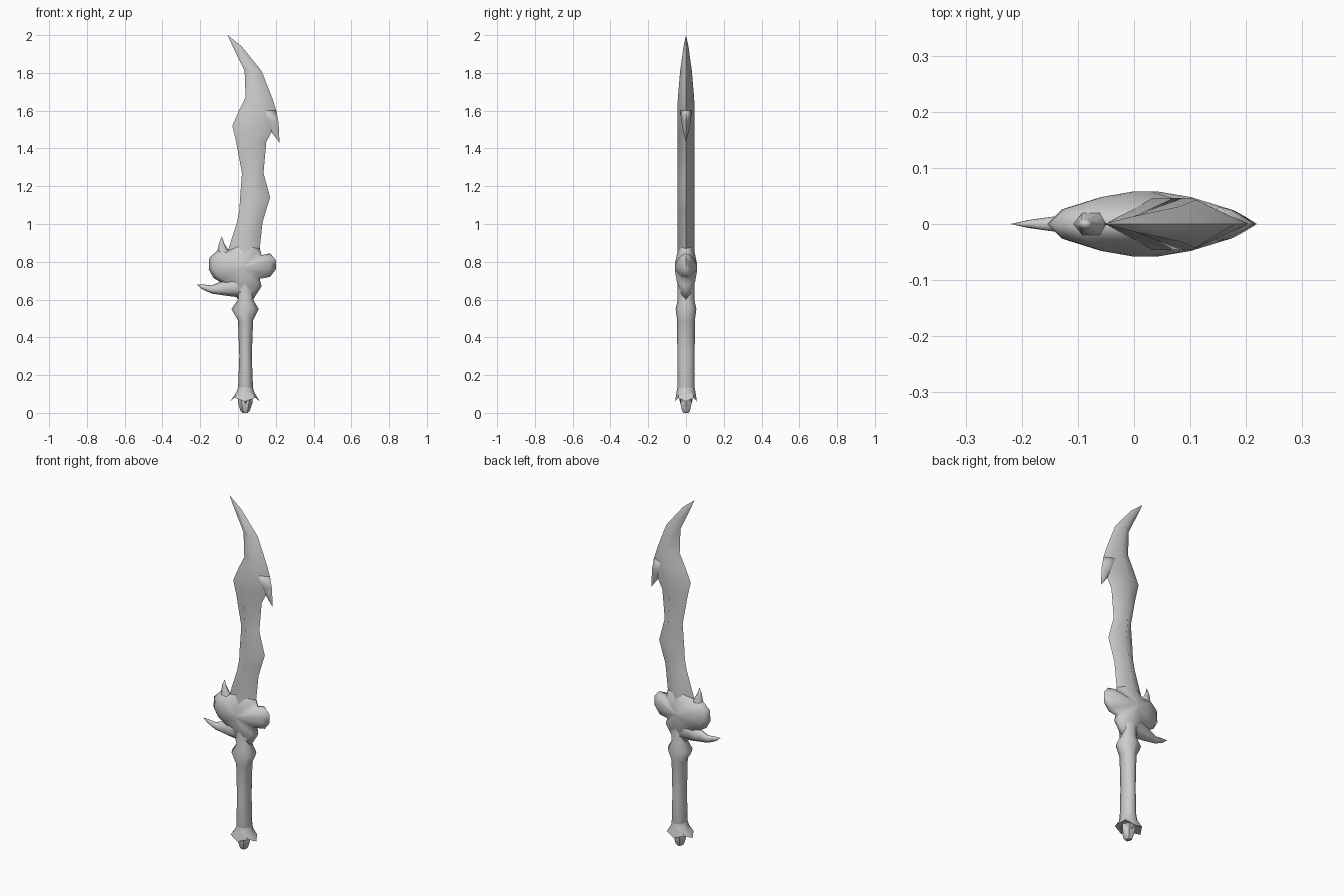
import bpy, bmesh, math

default = bpy.data.objects.get("Cube")
if default:
    bpy.data.objects.remove(default, do_unlink=True)

# One plain grey for the whole weapon
grey = bpy.data.materials.new("plain_grey")
grey.use_nodes = True
colour = (0.6, 0.6, 0.6, 1.0)
grey.diffuse_color = colour
grey.node_tree.nodes["Principled BSDF"].inputs["Base Color"].default_value = colour


def finish(name, bm, angle):
    """Clean the mesh, add it to the scene and smooth it."""
    bmesh.ops.remove_doubles(bm, verts=bm.verts[:], dist=0.0002)
    bmesh.ops.recalc_face_normals(bm, faces=bm.faces[:])
    mesh = bpy.data.meshes.new(name)
    bm.to_mesh(mesh)
    bm.free()
    mesh.materials.append(grey)
    obj = bpy.data.objects.new(name, mesh)
    bpy.context.collection.objects.link(obj)
    bpy.ops.object.select_all(action='DESELECT')
    obj.select_set(True)
    bpy.context.view_layer.objects.active = obj
    bpy.ops.object.shade_smooth_by_angle(angle=math.radians(angle))
    return obj


def bridge(bm, rings):
    for low, high in zip(rings, rings[1:]):
        count = len(low)
        for i in range(count):
            j = (i + 1) % count
            bm.faces.new((low[i], low[j], high[j], high[i]))


def loft(name, sections, sides=4, angle=85, zigzag=0.0):
    """Skin sections given as (left point, right point, half thickness)."""
    bm = bmesh.new()
    rings = []
    for (xa, za), (xb, zb), half in sections:
        ring = []
        for i in range(sides):
            turn = math.tau * i / sides
            t = 0.5 + 0.5 * math.cos(turn)
            ring.append(bm.verts.new((xa + (xb - xa) * t, half * math.sin(turn), za + (zb - za) * t)))
        rings.append(ring)
    # Lift every other point of the last ring for a toothed rim
    for vert in rings[-1][1::2]:
        vert.co.z += zigzag
    bridge(bm, rings)
    bm.faces.new(rings[0])
    bm.faces.new(rings[-1])
    return finish(name, bm, angle)


def level(z, left, right, half):
    return (left, z), (right, z), half


def relief(name, outline, centre, steps, angle):
    """Double-sided domed plate: the outline shrinks to a centre as it rises."""
    bm = bmesh.new()
    rings = []
    for scale, y in [(s, -y) for s, y in reversed(steps)] + steps[1:]:
        rings.append([bm.verts.new((centre[0] + (x - centre[0]) * scale, y,
                                    centre[1] + (z - centre[1]) * scale)) for x, z in outline])
    bridge(bm, rings)
    bm.faces.new(rings[0])
    bm.faces.new(rings[-1])
    return finish(name, bm, angle)


# Blade: wavy diamond section that sweeps to a hooked tip
loft("blade", [
    level(0.72, -0.03, 0.11, 0.045),
    level(0.87, -0.05, 0.115, 0.046),
    level(1.01, -0.005, 0.13, 0.046),
    level(1.07, 0.007, 0.148, 0.046),
    level(1.14, 0.011, 0.17, 0.046),
    level(1.27, 0.021, 0.135, 0.046),
    level(1.435, -0.01, 0.15, 0.046),
    level(1.52, -0.03, 0.195, 0.046),
    level(1.6, 0.005, 0.203, 0.046),
    level(1.67, 0.04, 0.18, 0.043),
    level(1.81, 0.035, 0.125, 0.031),
    level(1.94, -0.028, 0.02, 0.013),
    level(2.0, -0.055, -0.055, 0.0),
])

# Barb hanging from the back edge of the blade
loft("blade_barb", [
    level(1.6, 0.1, 0.203, 0.03),
    level(1.54, 0.14, 0.214, 0.025),
    level(1.48, 0.182, 0.218, 0.012),
    level(1.43, 0.219, 0.219, 0.0),
])

# Guard: lobed body, thick in the middle and thin at the rim
relief("guard", [
    (0.115, 0.87), (0.125, 0.835), (0.17, 0.845), (0.2, 0.81), (0.2, 0.76),
    (0.17, 0.72), (0.115, 0.71), (0.125, 0.67), (0.08, 0.6), (0.0, 0.6),
    (-0.03, 0.65), (-0.09, 0.69), (-0.13, 0.715), (-0.155, 0.76),
    (-0.152, 0.82), (-0.11, 0.86), (-0.05, 0.86), (0.03, 0.93),
], (0.02, 0.77), [(1.0, 0.0), (0.85, 0.026), (0.45, 0.048), (0.12, 0.058)], 85)

# Curved horn low on the guard and small spike above it
loft("guard_horn", [
    ((0.02, 0.61), (0.0, 0.74), 0.045),
    ((-0.06, 0.62), (-0.08, 0.7), 0.033),
    ((-0.14, 0.632), (-0.14, 0.675), 0.016),
    ((-0.19, 0.655), (-0.185, 0.68), 0.008),
    ((-0.22, 0.68), (-0.22, 0.68), 0.0),
], sides=6)
loft("guard_spike", [
    level(0.8, -0.11, -0.02, 0.035),
    level(0.86, -0.108, -0.05, 0.02),
    level(0.9, -0.1, -0.074, 0.01),
    level(0.935, -0.085, -0.085, 0.0),
], sides=6)

# Grip with a swollen collar under the guard
loft("grip", [
    level(0.72, -0.03, 0.1, 0.045),
    level(0.6, 0.0, 0.08, 0.044),
    level(0.55, -0.035, 0.11, 0.055),
    level(0.49, 0.0, 0.08, 0.047),
    level(0.3, 0.007, 0.073, 0.046),
    level(0.12, 0.0, 0.08, 0.046),
    level(0.05, 0.01, 0.07, 0.03),
], sides=8)

# Toothed skirt and tapered cap at the bottom
loft("pommel_skirt", [
    level(0.14, 0.002, 0.078, 0.045),
    level(0.11, -0.008, 0.086, 0.05),
    level(0.06, -0.042, 0.116, 0.058),
], sides=8, angle=50, zigzag=0.02)
loft("pommel_cap", [
    level(0.09, 0.0, 0.076, 0.036),
    level(0.05, 0.0, 0.076, 0.034),
    level(0.01, 0.014, 0.062, 0.024),
    level(0.0, 0.026, 0.05, 0.016),
], sides=6, angle=40)
